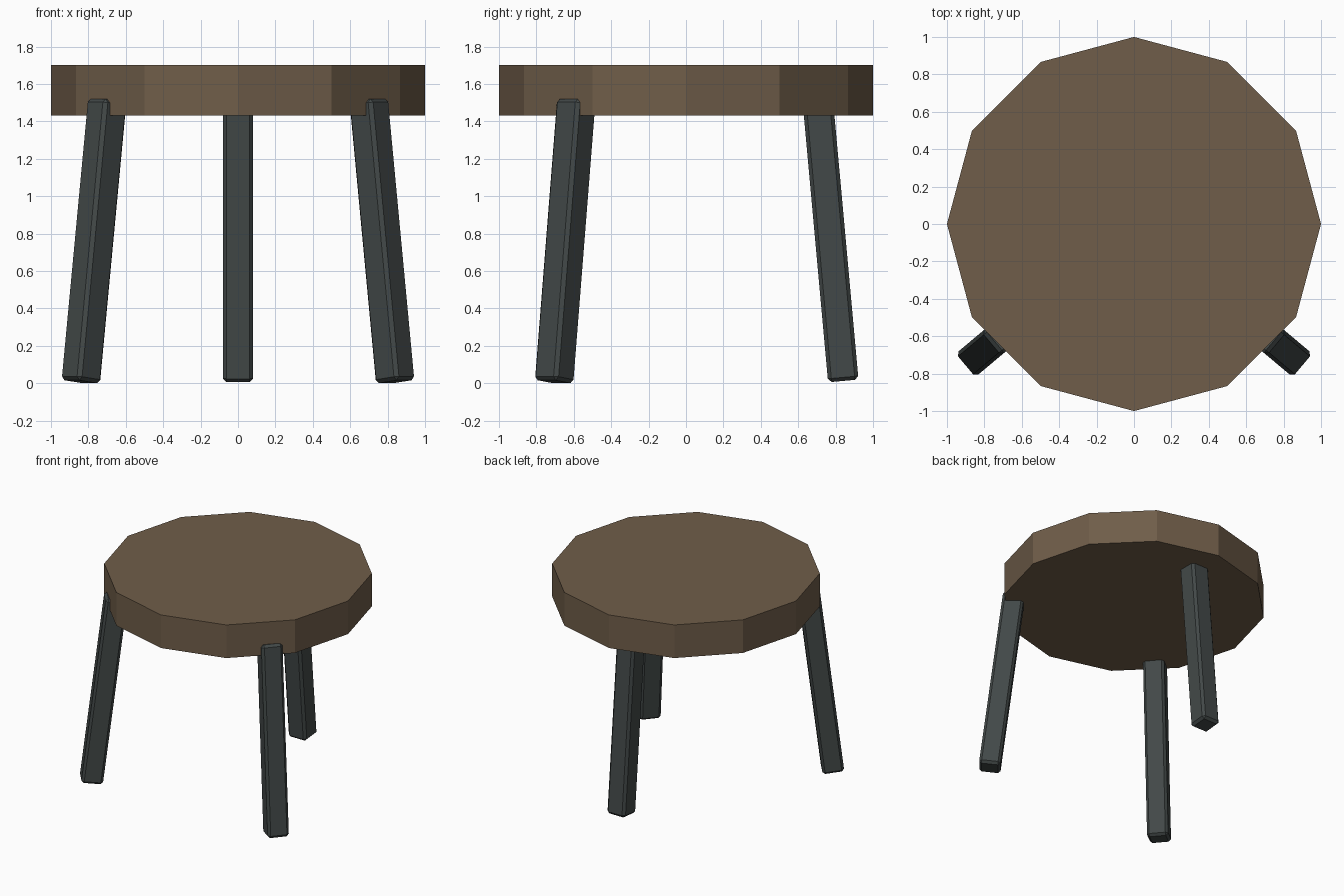
import bpy, bmesh
from math import radians, cos, sin
from mathutils import Matrix, Vector

if "Cube" in bpy.data.objects:
    bpy.data.objects.remove(bpy.data.objects["Cube"])


def material(name, color):
    mat = bpy.data.materials.new(name)
    mat.diffuse_color = (*color, 1)
    mat.use_nodes = True
    mat.node_tree.nodes["Principled BSDF"].inputs["Base Color"].default_value = mat.diffuse_color
    return mat


def add_object(name, bm, mat):
    mesh = bpy.data.meshes.new(name)
    bm.to_mesh(mesh)
    bm.free()
    mesh.materials.append(mat)
    obj = bpy.data.objects.new(name, mesh)
    bpy.context.collection.objects.link(obj)
    return obj


wood = material("brown_wood", (0.16, 0.11, 0.067))
dark = material("dark_grey", (0.055, 0.066, 0.065))

# Seat: twelve-sided slab
bm = bmesh.new()
bmesh.ops.create_cone(bm, cap_ends=True, segments=12, radius1=1, radius2=1, depth=0.272,
                      matrix=Matrix.Translation((0, 0, 1.566)))
add_object("seat", bm, wood)


# Legs: chamfered square bars splayed outwards from the seat
def add_leg(name, heading, foot_radius, splay, foot_z, width=0.163, length=1.515):
    bm = bmesh.new()
    bmesh.ops.create_cube(bm, size=1)
    bmesh.ops.scale(bm, vec=(width, width, length), verts=bm.verts)
    bmesh.ops.translate(bm, vec=(0, 0, length / 2), verts=bm.verts)
    bmesh.ops.bevel(bm, geom=bm.edges[:], offset=0.019, segments=1, affect='EDGES')
    leg = add_object(name, bm, dark)
    a = radians(heading)
    leg.matrix_world = (Matrix.Translation((foot_radius * cos(a), foot_radius * sin(a), foot_z))
                        @ Matrix.Rotation(a, 4, 'Z')
                        @ Matrix.Rotation(radians(-splay), 4, 'Y'))


add_leg("front_leg_right", -40, 1.097, 7, 0.008)
add_leg("front_leg_left", -140, 1.097, 7, 0.008)
add_leg("back_leg", 90, 0.841, 5.2, 0.012)
